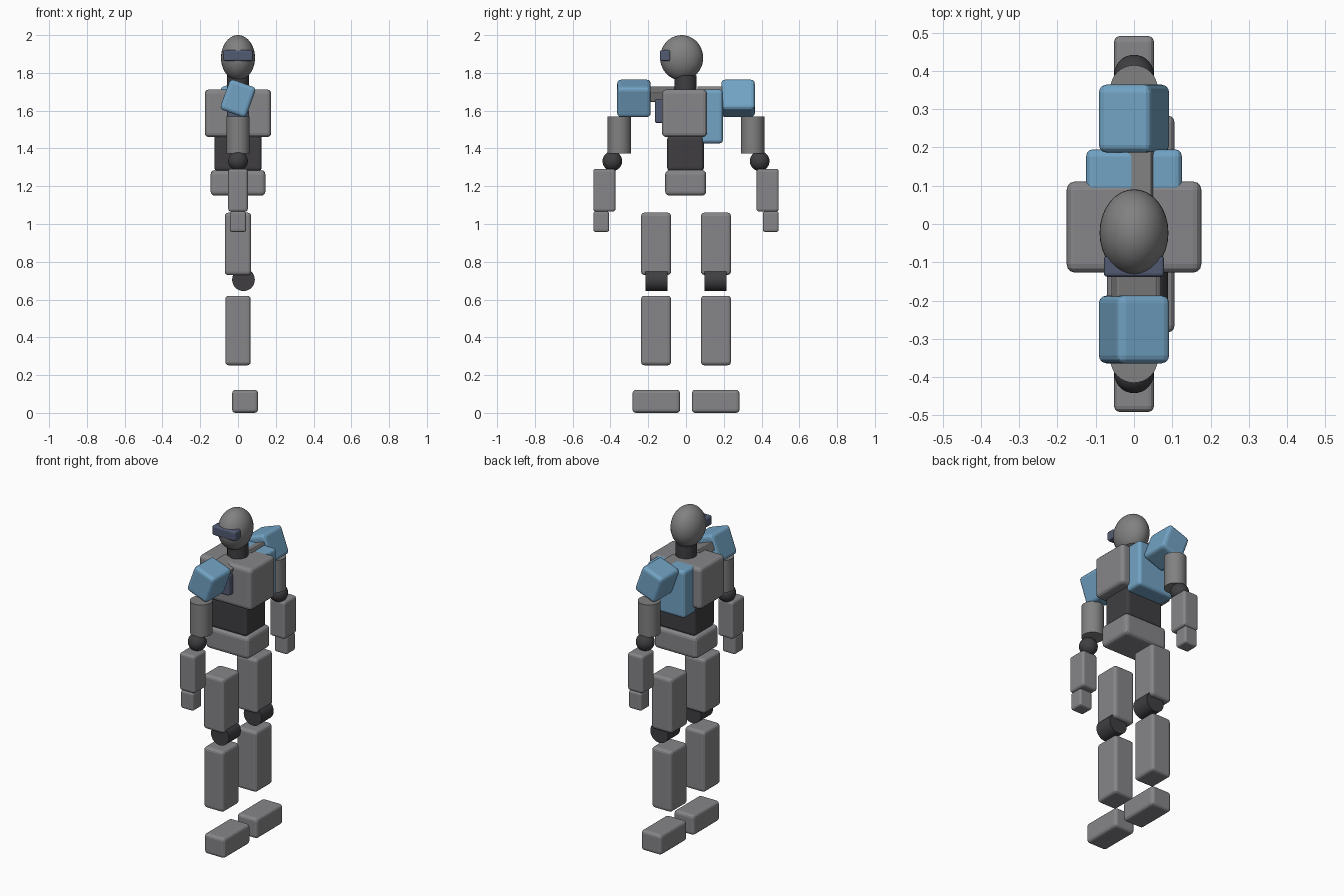
import bpy
from math import radians

cube = bpy.data.objects.get("Cube")
if cube:
    bpy.data.objects.remove(cube, do_unlink=True)


def make_material(name, rgb):
    mat = bpy.data.materials.new(name)
    mat.use_nodes = True
    mat.diffuse_color = (*rgb, 1)
    mat.node_tree.nodes["Principled BSDF"].inputs["Base Color"].default_value = (*rgb, 1)
    return mat


armour = make_material("armour grey", (0.24, 0.24, 0.255))
shell = make_material("shell grey", (0.22, 0.22, 0.22))
blue = make_material("accent blue", (0.17, 0.37, 0.56))
joint = make_material("joint dark", (0.05, 0.048, 0.053))
glass = make_material("visor navy", (0.085, 0.105, 0.17))


def finish(name, mat):
    obj = bpy.context.object
    obj.name = name
    obj.data.materials.append(mat)
    bpy.ops.object.transform_apply(location=False, rotation=False, scale=True)
    return obj


def box(name, x, y, z, mat, bevel=0.018, tilt=0):
    """Bevelled box from (min, max) ranges, tilted about the y axis."""
    ranges = (x, y, z)
    bpy.ops.mesh.primitive_cube_add(size=1, location=[(a + b) / 2 for a, b in ranges],
                                    rotation=(0, radians(tilt), 0))
    bpy.context.object.scale = [abs(b - a) for a, b in ranges]
    obj = finish(name, mat)
    mod = obj.modifiers.new("Rounded edges", "BEVEL")
    mod.width = bevel
    mod.segments = 3
    return obj


def ball(name, location, scale, mat):
    bpy.ops.mesh.primitive_uv_sphere_add(segments=32, ring_count=20, radius=1, location=location)
    bpy.context.object.scale = scale
    finish(name, mat)
    bpy.ops.object.shade_smooth()


def cylinder(name, location, radius, depth, mat, turn=0):
    bpy.ops.mesh.primitive_cylinder_add(vertices=32, radius=radius, depth=depth,
                                        location=location, rotation=(radians(turn), 0, 0))
    finish(name, mat)
    bpy.ops.object.shade_smooth_by_angle(angle=radians(40))


# Head
ball("head", (0, -0.023, 1.88), (0.09, 0.114, 0.12), shell)
box("visor", (-0.079, 0.079), (-0.138, -0.083), (1.862, 1.92), glass, 0.01)
cylinder("neck", (0, -0.002, 1.735), 0.058, 0.1, joint)

# Torso
box("chest", (-0.176, 0.176), (-0.127, 0.111), (1.46, 1.712), armour, 0.022)
box("chest_plate", (-0.055, 0.055), (-0.165, -0.1), (1.535, 1.66), glass, 0.01)
box("backpack", (-0.125, 0.125), (0.08, 0.195), (1.427, 1.712), blue)
box("waist", (-0.125, 0.125), (-0.1, 0.095), (1.28, 1.465), joint)
box("pelvis", (-0.145, 0.145), (-0.11, 0.107), (1.15, 1.285), armour, 0.022)

# Arms and legs, set out along y on both sides
for side, s in (("front", -1), ("rear", 1)):
    def span(a, b):
        return s * a, s * b

    lean = -20 * s
    box(side + "_collar_link", (-0.055, 0.055), span(0.06, 0.24), (1.663, 1.713), shell, 0.004, lean)
    box(side + "_shoulder_pad", (-0.073, 0.073), span(0.187, 0.364), (1.58, 1.75), blue, 0.02, lean)
    cylinder(side + "_upper_arm", (0, s * 0.353, 1.472), 0.062, 0.196, shell)
    ball(side + "_elbow", (0, s * 0.39, 1.333), (0.052, 0.052, 0.052), joint)
    box(side + "_forearm", (-0.052, 0.052), span(0.373, 0.491), (1.065, 1.292), armour, 0.015)
    box(side + "_hand", (-0.043, 0.043), span(0.407, 0.491), (0.958, 1.067), armour, 0.012)
    box(side + "_thigh", (-0.07, 0.07), span(0.079, 0.238), (0.73, 1.06), armour)
    cylinder(side + "_knee", (0.029, s * 0.157, 0.705), 0.06, 0.116, joint, 90)
    box(side + "_shin", (-0.067, 0.067), span(0.079, 0.238), (0.252, 0.62), armour)
    box(side + "_foot", (-0.031, 0.106), span(0.031, 0.283), (0, 0.122), armour)
